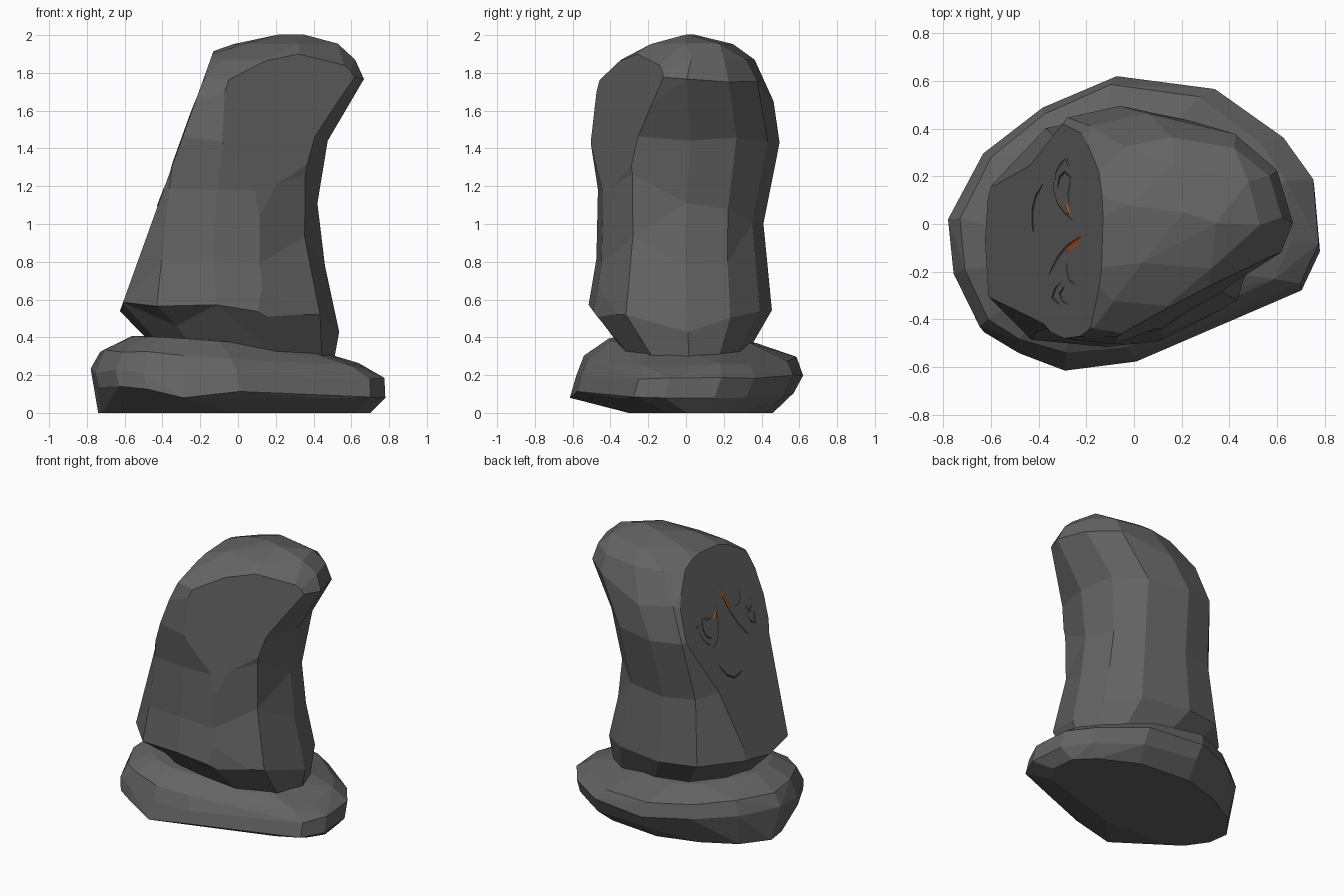
import bpy, bmesh, random
from mathutils import Vector

if "Cube" in bpy.data.objects:
    bpy.data.objects.remove(bpy.data.objects["Cube"])

random.seed(4)


def material(name, color):
    m = bpy.data.materials.new(name)
    m.diffuse_color = color
    m.use_nodes = True
    m.node_tree.nodes["Principled BSDF"].inputs["Base Color"].default_value = m.diffuse_color
    return m


stone = material("stone", (0.125, 0.125, 0.125, 1))
carved = material("carved_stone", (0.07, 0.07, 0.07, 1))
ember = material("ember", (0.75, 0.12, 0.01, 1))


def add_object(name, bm, mat):
    bmesh.ops.recalc_face_normals(bm, faces=bm.faces)
    mesh = bpy.data.meshes.new(name)
    bm.to_mesh(mesh)
    bm.free()
    mesh.materials.append(mat)
    obj = bpy.data.objects.new(name, mesh)
    bpy.context.collection.objects.link(obj)
    return obj


def ring(bm, outline, z, x0, x1, y0, y1, tilt=0, jitter=0):
    """Fit a unit outline into the given rectangle at height z."""
    verts = []
    for u, v in outline:
        x = (x0 + x1) / 2 + u * (x1 - x0) / 2
        y = (y0 + y1) / 2 + v * (y1 - y0) / 2
        h = z + tilt * x + random.uniform(-jitter, jitter)
        verts.append(bm.verts.new((x, y, h)))
    return verts


def slice_flat(bm, point, direction):
    """Cut everything outside a plane away and close the cut."""
    bmesh.ops.bisect_plane(bm, geom=bm.verts[:] + bm.edges[:] + bm.faces[:], dist=1e-4,
                           plane_co=point, plane_no=direction, clear_outer=True)
    bmesh.ops.holes_fill(bm, edges=[e for e in bm.edges if e.is_boundary], sides=0)


# Base boulder: hull of stacked irregular rings
base_outline = [(-1, 0), (-.81, .46), (-.49, .78), (-.09, 1), (.44, .91), (.81, .57),
                (.97, .28), (1, -.17), (.9, -.45), (.68, -.55), (.32, -.77), (0, -.96),
                (-.36, -1), (-.64, -.9), (-.83, -.75), (-.97, -.38)]
bm = bmesh.new()
for z, x0, x1, y0, y1, tilt in [(0, -.74, .70, -.32, .46, 0),
                                (.11, -.76, .78, -.60, .57, -.05),
                                (.20, -.78, .775, -.58, .62, -.03),
                                (.29, -.73, .66, -.54, .585, -.06),
                                (.37, -.56, .36, -.41, .37, -.05)]:
    ring(bm, base_outline, z, x0, x1, y0, y1, tilt, 0.012 if z else 0)
bm.verts.new((-.29, -.615, .08))
hull = bmesh.ops.convex_hull(bm, input=bm.verts)
junk = {e for e in hull["geom_interior"] + hull["geom_unused"] if isinstance(e, bmesh.types.BMVert)}
bmesh.ops.delete(bm, geom=list(junk), context='VERTS')
bmesh.ops.dissolve_limit(bm, angle_limit=0.1, verts=bm.verts, edges=bm.edges)
add_object("base_boulder", bm, stone)

# Standing stone: leaning loft, squarer at the lower front, thinned into large facets
back_half = [(-1, -.1), (-.88, .42), (-.5, .9), (-.05, 1.01), (.55, .88), (.88, .55), (1, .05)]
left_front = [(-.1, -1.01), (-.6, -.95), (-.92, -.57)]
upper_outline = back_half + [(.84, -.42), (.34, -.9)] + left_front
lower_outline = back_half + [(.84, -.6), (.36, -.95)] + left_front
sections = [(.32, -.42, .51, -.31, .31), (.42, -.54, .53, -.39, .38),
            (.55, -.67, .53, -.51, .45), (.80, -.62, .46, -.47, .42),
            (1.05, -.58, .425, -.46, .41), (1.25, -.55, .435, -.47, .46),
            (1.45, -.53, .475, -.50, .49), (1.62, -.47, .575, -.495, .47),
            (1.76, -.38, .665, -.46, .42), (1.87, -.26, .62, -.34, .36),
            (1.95, -.04, .54, -.20, .25), (2.0, .2, .36, -.03, .07)]
bm = bmesh.new()
rings = [ring(bm, lower_outline if s[0] < 1.5 else upper_outline, *s,
              tilt=-.07 if s[0] < .6 else 0, jitter=.02 if s[0] < 1.8 else 0) for s in sections]
n = len(upper_outline)
for a, b in zip(rings, rings[1:]):
    for i in range(n):
        j = (i + 1) % n
        bm.faces.new((a[i], a[j], b[j], b[i]))
bm.faces.new(rings[0])
bm.faces.new(rings[-1])
body = add_object("standing_stone", bm, stone)
decimate = body.modifiers.new("facets", 'DECIMATE')
decimate.ratio = 0.6

# Flat sloping face on the left side and broad flat facet on the front right
slope = 0.36
plane_point = Vector((-.625, 0, .54))
normal = Vector((-1, 0, slope)).normalized()
bm = bmesh.new()
bm.from_object(body, bpy.context.evaluated_depsgraph_get())
body.modifiers.clear()
slice_flat(bm, plane_point, normal)
slice_flat(bm, Vector((.58, -.145, 1.7)), Vector((.45, -.89, .08)).normalized())
bmesh.ops.dissolve_limit(bm, angle_limit=0.07, verts=bm.verts, edges=bm.edges)
bmesh.ops.recalc_face_normals(bm, faces=bm.faces)
bm.to_mesh(body.data)
bm.free()


def stroke(name, plan, width, mat):
    """Tapered carved stroke on the sloping face, from points in plan."""
    pts = [Vector((x, y, .54 + (x - plane_point.x) / slope)) for x, y in plan]
    bm = bmesh.new()
    rows = []
    last = len(pts) - 1
    for i, p in enumerate(pts):
        if i in (0, last):
            rows.append([bm.verts.new(p + normal * .001)] * 3)
            continue
        side = normal.cross(pts[i + 1] - pts[i - 1]).normalized() * width / 2
        rows.append([bm.verts.new(p - side - normal * .001),
                     bm.verts.new(p + normal * .004),
                     bm.verts.new(p + side - normal * .001)])
    for a, b in zip(rows, rows[1:]):
        for k in (0, 1):
            bm.faces.new(list(dict.fromkeys((a[k], a[k + 1], b[k + 1], b[k]))))
    add_object(name, bm, mat)


# Carved face: eyes, brows, cheek lines and mouth
stroke("right_eye_glow", [(-.285, -.125), (-.265, -.10), (-.245, -.08), (-.215, -.05)], .03, ember)
stroke("left_eye_glow", [(-.29, .09), (-.28, .07), (-.275, .05), (-.265, .04)], .025, ember)
stroke("left_brow_glow", [(-.275, .24), (-.28, .26), (-.275, .28)], .015, ember)
stroke("right_nose_line", [(-.22, -.05), (-.28, -.09), (-.32, -.14), (-.34, -.18), (-.36, -.22)], .022, carved)
stroke("left_nose_line", [(-.25, .01), (-.29, .05), (-.32, .09), (-.335, .14), (-.34, .19)], .022, carved)
stroke("right_brow", [(-.28, -.15), (-.28, -.19), (-.27, -.23), (-.24, -.26)], .035, carved)
stroke("left_brow", [(-.27, .08), (-.275, .12), (-.27, .16), (-.265, .2)], .035, carved)
stroke("right_cheek_upper", [(-.30, -.24), (-.33, -.27), (-.34, -.31), (-.31, -.34)], .015, carved)
stroke("right_cheek_lower", [(-.29, -.26), (-.31, -.29), (-.30, -.32), (-.27, -.34)], .015, carved)
stroke("left_cheek_upper", [(-.28, .28), (-.31, .25), (-.325, .22), (-.33, .18)], .015, carved)
stroke("left_cheek_lower", [(-.26, .19), (-.29, .22), (-.31, .20), (-.32, .15)], .012, carved)
stroke("mouth", [(-.38, .17), (-.41, .12), (-.425, .06), (-.425, 0), (-.42, -.04)], .014, carved)
